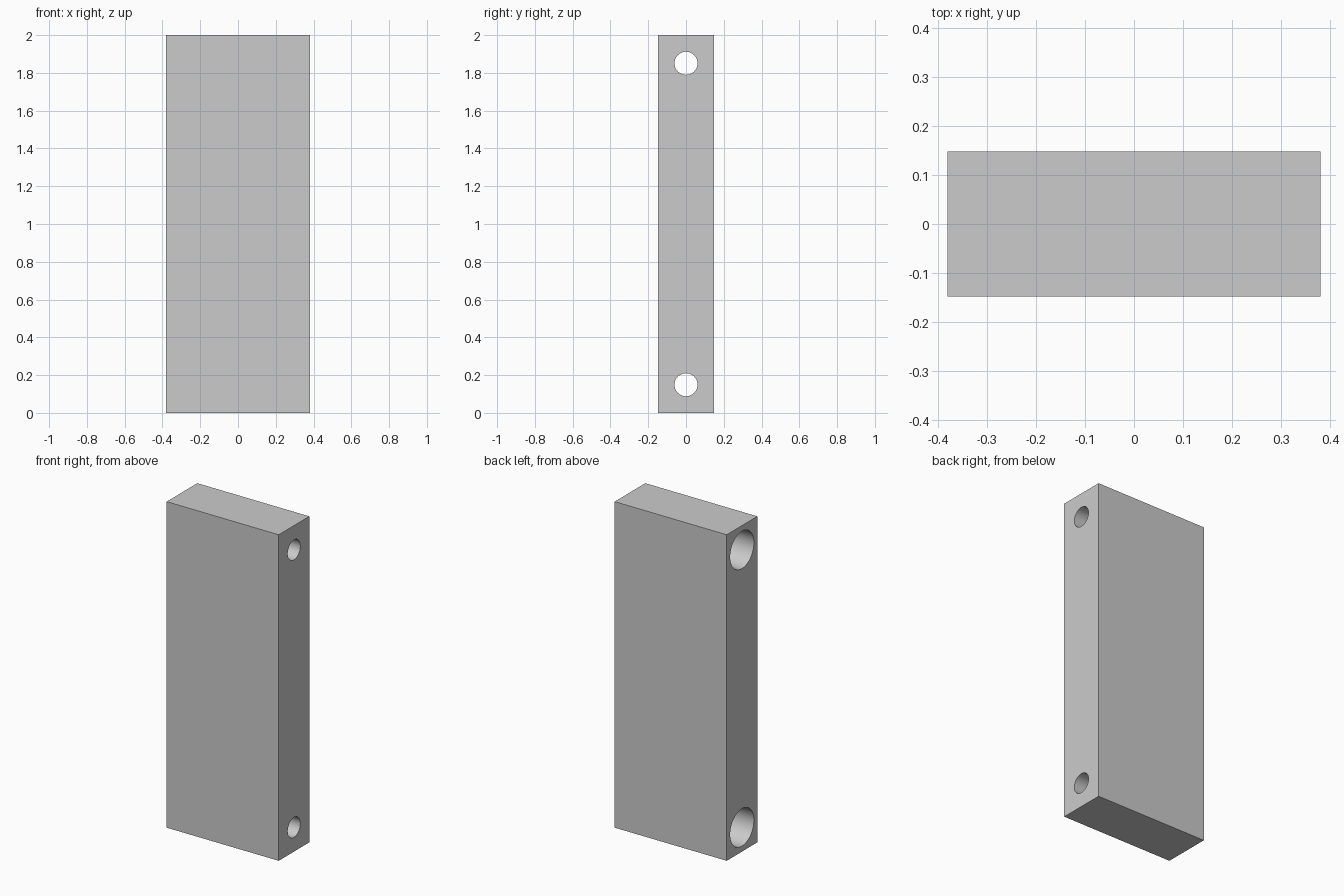
import bpy
from math import pi, radians

if "Cube" in bpy.data.objects:
    bpy.data.objects.remove(bpy.data.objects["Cube"])

HX, HY, H = 0.38, 0.148, 2.0   # half width, half thickness, height
HOLE_R, BORE_R = 0.061, 0.115  # through hole and counterbore radii
BORE_DEPTH = 0.38
INSET = 0.149                  # hole centre distance from each end

# Rectangular block
bpy.ops.mesh.primitive_cube_add(size=1, location=(0, 0, H / 2))
block = bpy.context.object
block.name = "spacer_block"
block.scale = (2 * HX, 2 * HY, H)
bpy.ops.object.transform_apply(location=True, scale=True)


def drill(x0, x1, z, radius):
    """Cut a round hole along x from x0 to x1."""
    bpy.ops.mesh.primitive_cylinder_add(
        vertices=48, radius=radius, depth=x1 - x0,
        location=((x0 + x1) / 2, 0, z), rotation=(0, pi / 2, 0))
    cutter = bpy.context.object
    cutter.name = "hole_cutter"
    cutter.hide_render = True
    mod = block.modifiers.new("drill", 'BOOLEAN')
    mod.operation = 'DIFFERENCE'
    mod.solver = 'EXACT'
    mod.object = cutter
    bpy.ops.object.select_all(action='DESELECT')
    block.select_set(True)
    bpy.context.view_layer.objects.active = block
    bpy.ops.object.modifier_apply(modifier=mod.name)
    bpy.data.objects.remove(cutter, do_unlink=True)


# Through holes with a wide counterbore on the left side
for z in (INSET, H - INSET):
    drill(-HX - 0.1, HX + 0.1, z, HOLE_R)
    drill(-HX - 0.1, -HX + BORE_DEPTH, z, BORE_R)

bpy.ops.object.shade_smooth_by_angle(angle=radians(30))
